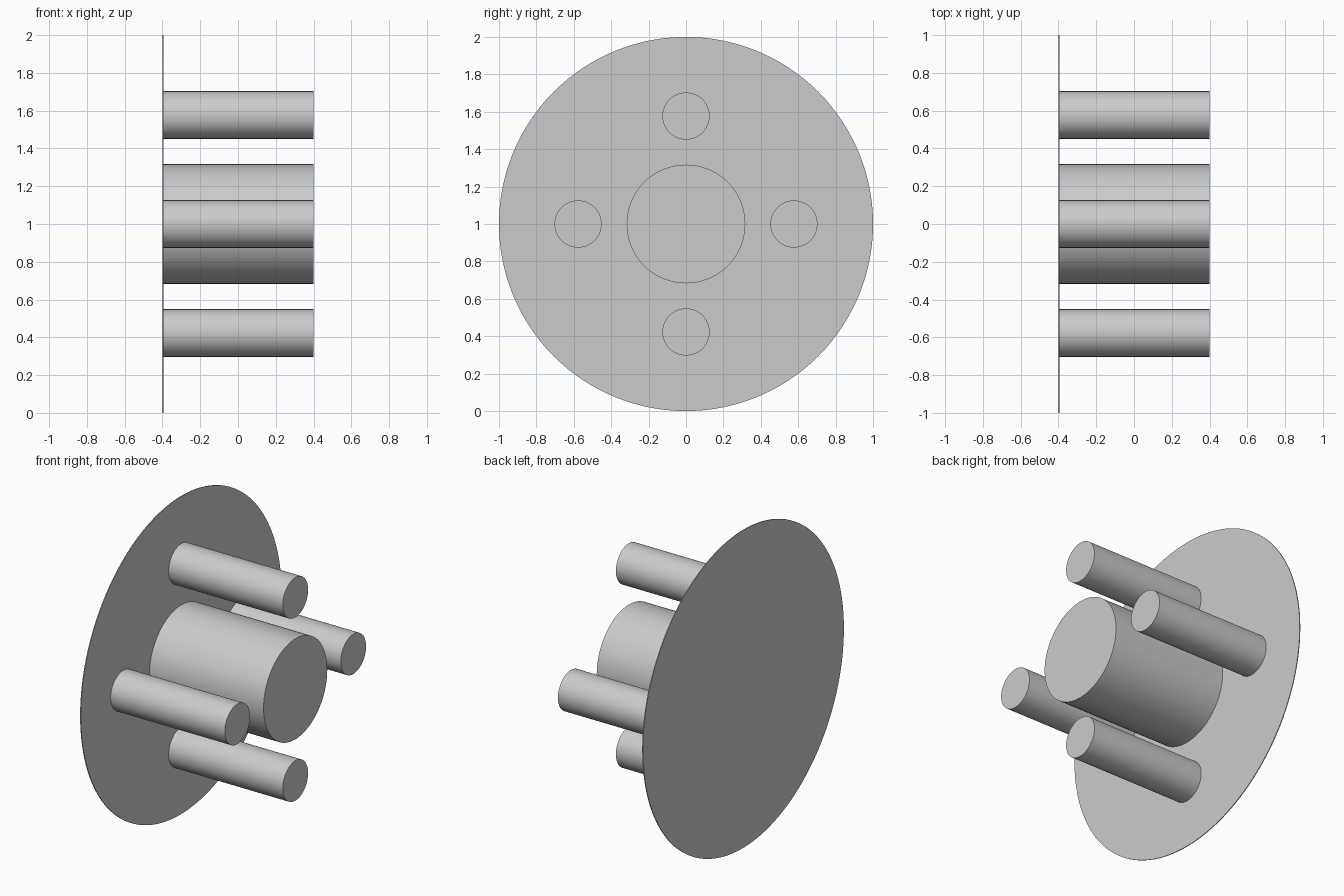
import bpy, math

if "Cube" in bpy.data.objects:
    bpy.data.objects.remove(bpy.data.objects["Cube"])

grey = bpy.data.materials.new("plain grey")
grey.diffuse_color = (0.6, 0.6, 0.6, 1)
grey.use_nodes = True
grey.node_tree.nodes["Principled BSDF"].inputs["Base Color"].default_value = grey.diffuse_color


def rod(name, radius, x0, x1, y=0.0, z=1.0, sides=96):
    """Smooth-sided cylinder lying along x."""
    bpy.ops.mesh.primitive_cylinder_add(
        vertices=sides, radius=radius, depth=x1 - x0,
        location=((x0 + x1) / 2, y, z), rotation=(0, math.pi / 2, 0))
    ob = bpy.context.object
    ob.name = name
    ob.data.materials.append(grey)
    bpy.ops.object.shade_smooth_by_angle(angle=math.radians(30))
    return ob


BACK, FACE, END = -0.4, -0.395, 0.4

# Thin round flange
rod("flange_disc", 1.0, BACK, FACE, sides=128)

# Central hub
rod("central_hub", 0.317, FACE, END)

# Four pins around the hub
for i in range(4):
    a = i * math.pi / 2
    rod(f"pin_{i + 1}", 0.126, FACE, END,
        0.577 * math.cos(a), 1 + 0.577 * math.sin(a), 64)
